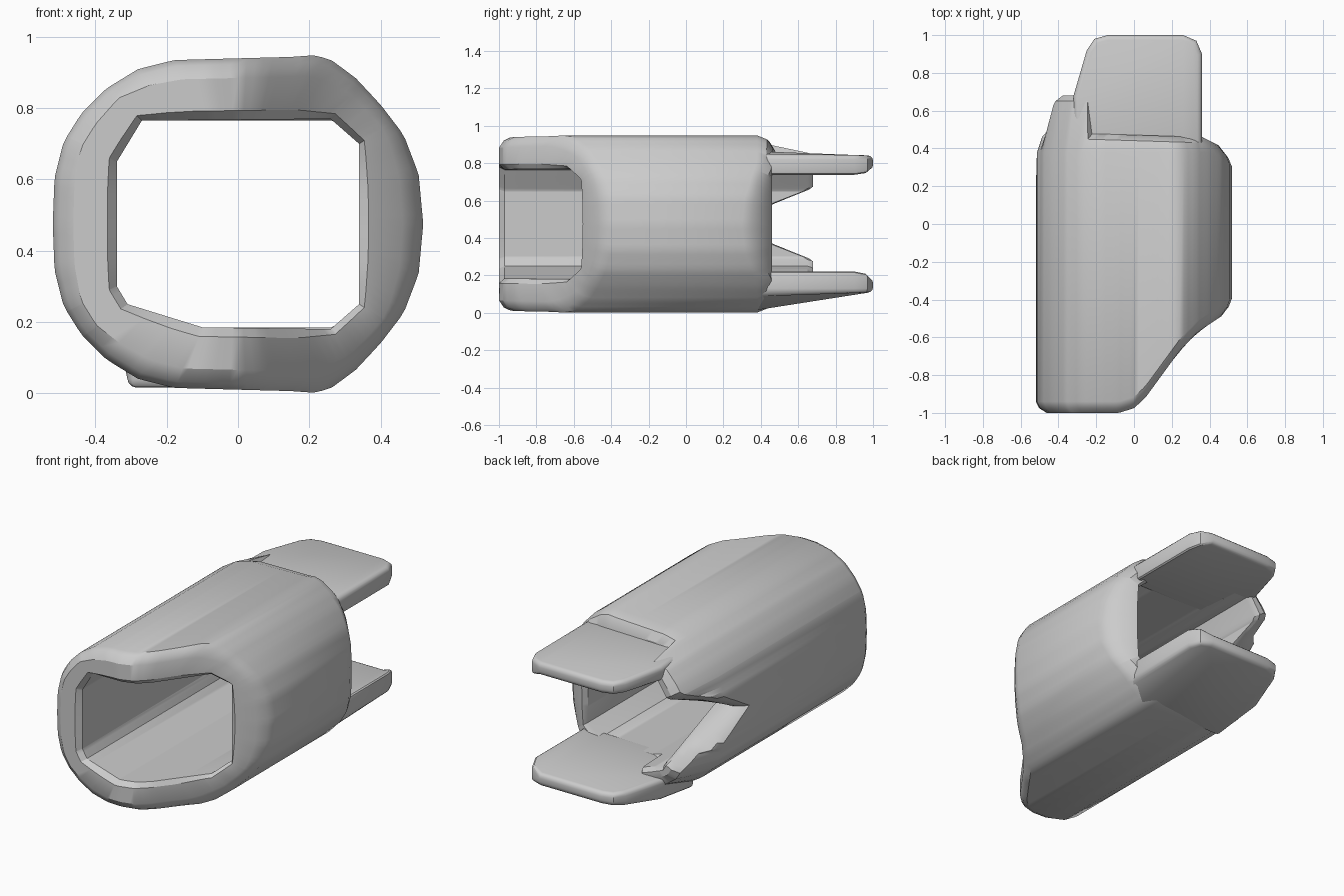
import bpy, bmesh, math
from mathutils import Vector

cube = bpy.data.objects.get("Cube")
if cube:
    bpy.data.objects.remove(cube, do_unlink=True)

MID = 0.475  # height of the sleeve's centre line

# Outer half section (x, height above centre), mirrored to a full loop
half = [(0.52, 0), (0.507, 0.14), (0.465, 0.25), (0.40, 0.335), (0.33, 0.41),
        (0.265, 0.458), (0.22, 0.474), (0.15, 0.469), (0, 0.465), (-0.18, 0.46),
        (-0.28, 0.435), (-0.37, 0.38), (-0.44, 0.31), (-0.49, 0.23),
        (-0.515, 0.13), (-0.52, 0)]
outer_loop = half + [(x, -h) for x, h in half[-2:0:-1]]

# Faceted cavity section
cavity = [(0.34, 0.70), (0.26, 0.77), (-0.27, 0.765), (-0.34, 0.65), (-0.34, 0.30),
          (-0.31, 0.25), (-0.10, 0.185), (0.26, 0.18), (0.34, 0.25)]
cavity_loop = [(x, z - MID) for x, z in cavity]

# Plan outlines of the sleeve ends: (x, y)
front_plan = [(-0.08, -1), (0, -0.975), (0.06, -0.92), (0.25, -0.66),
              (0.34, -0.57), (0.52, -0.45)]
back_plan = [(-0.28, 0.48), (0.36, 0.46), (0.48, 0.40), (0.52, 0.36)]


def interp(table, x):
    if x <= table[0][0]:
        return table[0][1]
    for (x0, y0), (x1, y1) in zip(table, table[1:]):
        if x <= x1:
            return y0 + (y1 - y0) * (x - x0) / (x1 - x0)
    return table[-1][1]


def ray_hit(loop, angle):
    """Point where a ray from the centre meets a closed section."""
    d = Vector((math.cos(angle), math.sin(angle)))
    best = None
    for i, a in enumerate(loop):
        a, b = Vector(a), Vector(loop[(i + 1) % len(loop)])
        e = b - a
        den = d.cross(e)
        if abs(den) < 1e-9:
            continue
        r, s = a.cross(e) / den, a.cross(d) / den
        if r > 0 and -1e-4 <= s <= 1 + 1e-4:
            best = r if best is None else max(best, r)
    return d * best


def finish(name, bm, bevel=0):
    bmesh.ops.recalc_face_normals(bm, faces=bm.faces)
    mesh = bpy.data.meshes.new(name)
    bm.to_mesh(mesh)
    bm.free()
    ob = bpy.data.objects.new(name, mesh)
    bpy.context.collection.objects.link(ob)
    bpy.ops.object.select_all(action='DESELECT')
    ob.select_set(True)
    bpy.context.view_layer.objects.active = ob
    if bevel:
        mod = ob.modifiers.new("Rounded edges", 'BEVEL')
        mod.width, mod.segments = bevel, 3
        mod.limit_method, mod.angle_limit = 'ANGLE', math.radians(50)
        bpy.ops.object.modifier_apply(modifier=mod.name)
    bpy.ops.object.shade_smooth_by_angle(angle=math.radians(32))
    return ob


def sleeve_column(angle):
    """Closed strip around the wall thickness at one angle."""
    o, i = ray_hit(outer_loop, angle), ray_hit(cavity_loop, angle)
    hook = o.x < -0.28

    def back(x):
        # The side wall is notched into two hooks
        return min(0.68, 0.21 + 2.55 * abs(i.y)) if hook else interp(back_plan, x)

    def point(t, end, shift):
        p = o.lerp(i, t)
        y = interp(front_plan, p.x) if end == 'F' else back(p.x)
        return Vector((p.x, y + shift, p.y + MID))

    taper = 0.25 if hook and back(o.x) > 0.5 else 0
    shoulder = point(0, 'B', -0.06)
    shoulder.y = min(shoulder.y, 0.38)
    return [point(0, 'F', 0.06), point(0.1, 'F', 0.025), point(0.32, 'F', 0),
            point(0.85, 'F', 0), point(1, 'F', 0.03),
            point(1, 'B', -0.03), point(0.88, 'B', 0), point(0.4 + taper, 'B', 0),
            point(0.12 + taper, 'B', -0.03), shoulder]


# Hollow sleeve with rounded rims
count = 120
angles = {round(2 * math.pi * k / count, 4) for k in range(count)}
angles |= {round(math.atan2(h, x) % (2 * math.pi), 4) for x, h in cavity_loop}
bm = bmesh.new()
columns = [[bm.verts.new(p) for p in sleeve_column(a)] for a in sorted(angles)]
for k, col in enumerate(columns):
    nxt = columns[(k + 1) % len(columns)]
    for j in range(len(col)):
        m = (j + 1) % len(col)
        bm.faces.new((col[j], col[m], nxt[m], nxt[j]))
finish("sleeve_body", bm)


# Tongues at the back: a flat plate plus a rim strip sharing one fold line
FOLD = 0.26
plate_plan = [(FOLD, 0.36), (-0.31, 0.36), (-0.32, 0.68), (-0.25, 0.92),
              (-0.21, 0.98), (-0.14, 1), (FOLD, 1)]
rim_plan = [(0.33, 0.97), (0.36, 0.90), (0.36, 0.36)]


def tongue(name, inner_z, rim_inner_z, outer_z, rim_outer_z):
    bm = bmesh.new()

    def layer(flat_z, rim_z):
        verts = []
        for x, y in plate_plan + rim_plan:
            f = max(0, (x - FOLD) / 0.1)
            z = flat_z(y) * (1 - f) + rim_z * f
            verts.append(bm.verts.new((x, y, z)))
        n = len(plate_plan)
        bm.faces.new(verts[:n])
        bm.faces.new([verts[0]] + verts[n - 1:])
        return verts

    a = layer(lambda y: inner_z, rim_inner_z)
    b = layer(outer_z, rim_outer_z)
    for k in range(len(a)):
        m = (k + 1) % len(a)
        bm.faces.new((a[k], a[m], b[m], b[k]))
    return finish(name, bm, 0.025)


tongue("top_tongue", 0.766, 0.73, lambda y: 0.865 - 0.025 * (y - 0.36) / 0.64, 0.845)
tongue("bottom_tongue", 0.184, 0.23, lambda y: 0.012 + 0.1 * (y - 0.36) / 0.64, 0.105)
